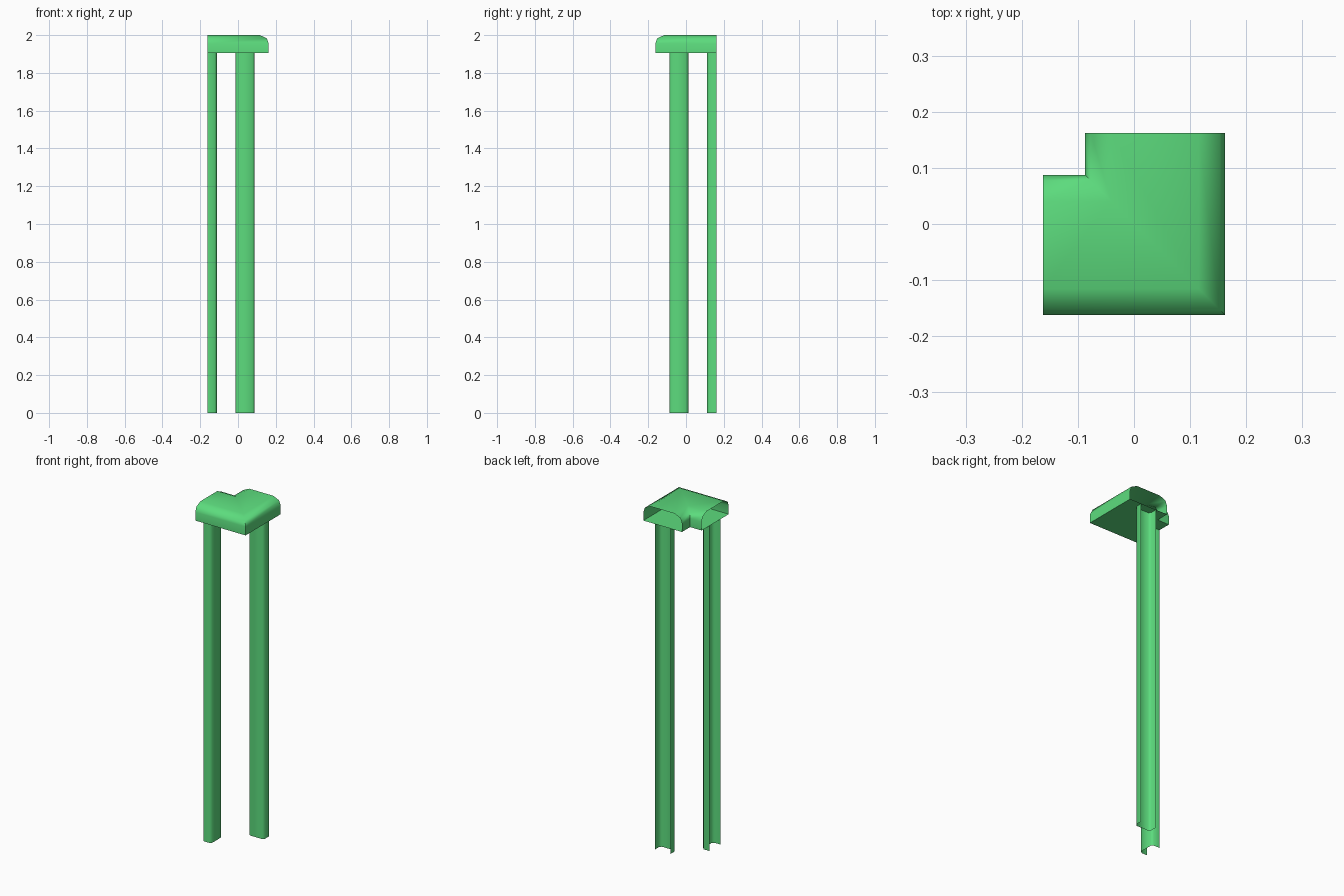
import bpy, bmesh, math

if "Cube" in bpy.data.objects:
    bpy.data.objects.remove(bpy.data.objects["Cube"])

HALF = 0.1625      # half footprint of the corner piece
C = 0.0375         # offset of the rail centre line
UNDER = 1.905      # underside of the rail

mat = bpy.data.materials.new("green_paint")
mat.diffuse_color = (0.107, 0.71, 0.205, 1)
mat.use_nodes = True
mat.node_tree.nodes["Principled BSDF"].inputs["Base Color"].default_value = mat.diffuse_color


def sweep(name, rings, closed):
    """Skin a list of equal-length point rings, leaving the ends open."""
    bm = bmesh.new()
    rows = [[bm.verts.new(p) for p in ring] for ring in rings]
    n = len(rows[0])
    for a, b in zip(rows, rows[1:]):
        for i in range(n if closed else n - 1):
            j = (i + 1) % n
            bm.faces.new((a[i], a[j], b[j], b[i]))
    me = bpy.data.meshes.new(name)
    bm.to_mesh(me)
    bm.free()
    me.materials.append(mat)
    ob = bpy.data.objects.new(name, me)
    bpy.context.collection.objects.link(ob)
    bpy.ops.object.select_all(action='DESELECT')
    ob.select_set(True)
    bpy.context.view_layer.objects.active = ob
    bpy.ops.object.shade_smooth_by_angle(angle=math.radians(50))
    return ob


# Handrail: rounded profile (outward offset, height) mitred round the corner
half = [(0.125, UNDER), (0.125, 1.955), (0.115, 1.983), (0.078, 2.0)]
profile = half + [(-d, z) for d, z in reversed(half)]
rail = [
    [(-HALF, -C - d, z) for d, z in profile],
    [(C + d, -C - d, z) for d, z in profile],
    [(C + d, HALF, z) for d, z in profile],
]
sweep("handrail", rail, True)

# Half posts: chamfered channels, open where they meet the next section
W, CH = 0.05, 0.011
channel = [(-W, 0), (-W, W - CH), (-W + CH, W), (W - CH, W), (W, W - CH), (W, 0)]
sweep("back_post", [[(C + u, HALF - v, z) for u, v in channel]
                    for z in (0, UNDER)], False)
sweep("left_post", [[(-HALF + v, -C - u, z) for u, v in channel]
                    for z in (0, UNDER)], False)

# Make every shell face outwards
for ob in bpy.data.objects:
    bm = bmesh.new()
    bm.from_mesh(ob.data)
    bm.faces.ensure_lookup_table()
    bmesh.ops.recalc_face_normals(bm, faces=bm.faces)
    bm.normal_update()
    # reference face whose outward direction is known
    if ob.name == "handrail":
        f = max(bm.faces, key=lambda f: f.calc_center_median().z)
        flip = f.normal.z < 0
    elif ob.name == "back_post":
        f = min(bm.faces, key=lambda f: f.calc_center_median().y)
        flip = f.normal.y > 0
    else:
        f = max(bm.faces, key=lambda f: f.calc_center_median().x)
        flip = f.normal.x < 0
    if flip:
        bmesh.ops.reverse_faces(bm, faces=bm.faces)
    bm.to_mesh(ob.data)
    bm.free()
